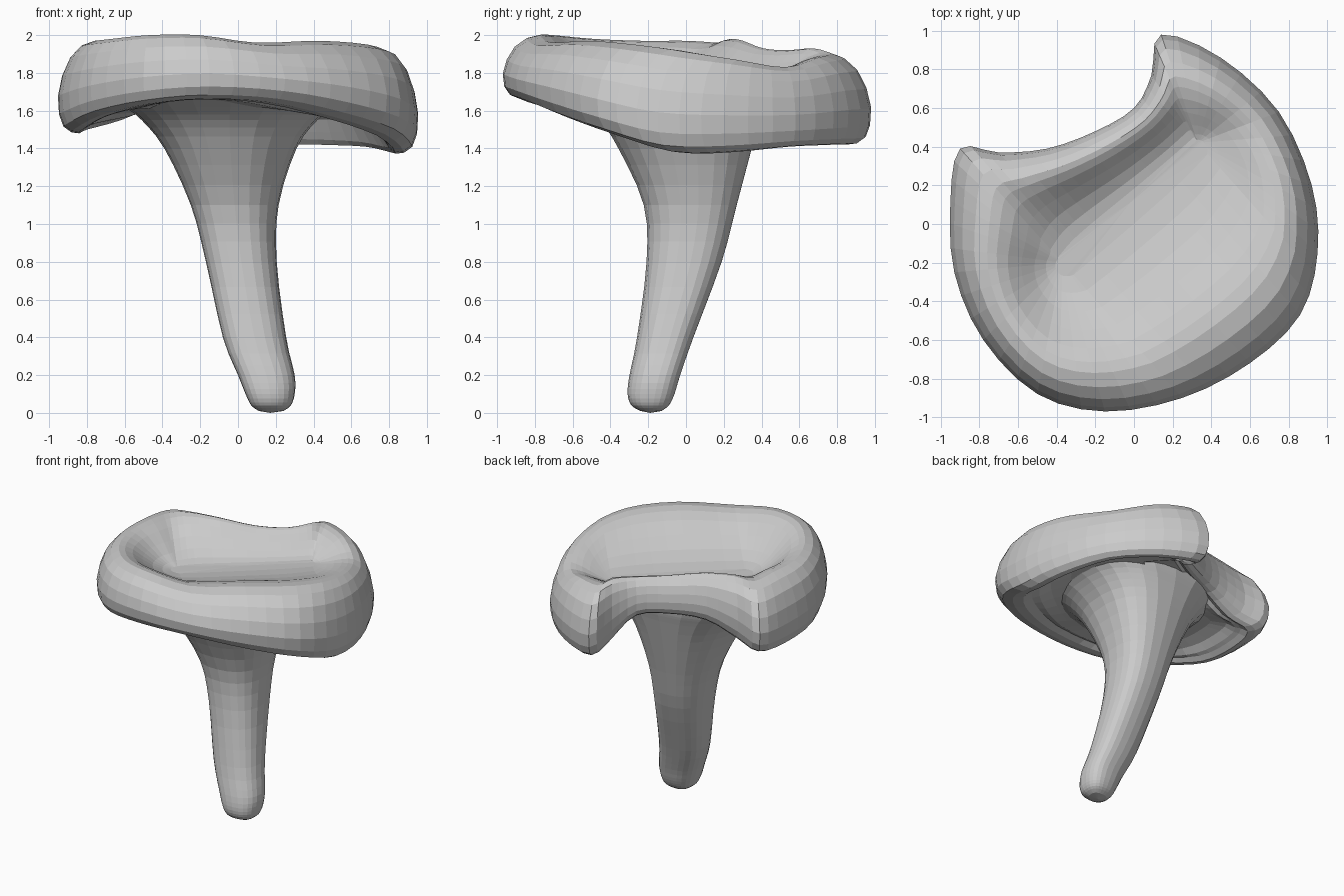
import bpy, math
from mathutils import Vector

old = bpy.data.objects.get("Cube")
if old:
    bpy.data.objects.remove(old, do_unlink=True)

grey = bpy.data.materials.new("plain_grey")
grey.use_nodes = True
colour = (0.6, 0.6, 0.6, 1)
grey.diffuse_color = colour
grey.node_tree.nodes["Principled BSDF"].inputs["Base Color"].default_value = colour


def spline(points, steps, closed):
    """Catmull-Rom interpolation of tuples of any length."""
    count = len(points)
    pick = (lambda i: points[i % count]) if closed else (lambda i: points[max(0, min(count - 1, i))])
    result = []
    for i in range(count if closed else count - 1):
        quad = [pick(i + k) for k in (-1, 0, 1, 2)]
        for s in range(steps):
            t = s / steps
            result.append(tuple(
                b + t / 2 * (c - a + t * (2 * a - 5 * b + 4 * c - d + t * (3 * (b - c) + d - a)))
                for a, b, c, d in zip(*quad)))
    return result if closed else result + [points[-1]]


def loft(name, rings, start, end):
    """Skin a stack of equal rings and close both ends with a fan."""
    n = len(rings[0])
    verts = [p for ring in rings for p in ring] + [start, end]
    first, last = len(verts) - 2, len(verts) - 1
    base = n * (len(rings) - 1)
    faces = []
    for i in range(n):
        j = (i + 1) % n
        for r in range(0, base, n):
            faces.append((r + i, r + n + i, r + n + j, r + j))
        faces.append((first, i, j))
        faces.append((last, base + j, base + i))
    mesh = bpy.data.meshes.new(name)
    mesh.from_pydata(verts, [], faces)
    mesh.materials.append(grey)
    obj = bpy.data.objects.new(name, mesh)
    bpy.context.collection.objects.link(obj)
    bpy.context.view_layer.objects.active = obj
    obj.select_set(True)
    bpy.ops.object.mode_set(mode='EDIT')
    bpy.ops.mesh.select_all(action='SELECT')
    bpy.ops.mesh.normals_make_consistent(inside=False)
    bpy.ops.object.mode_set(mode='OBJECT')
    obj.select_set(False)
    return obj


# Cap rim stations: x, y, crest height, lower lip height, inward shift of the crest
rim = spline([
    (.14, .98, 1.9, 1.43, .8), (.45, .86, 1.88, 1.42, .7), (.75, .58, 1.83, 1.41, .5),
    (.92, .2, 1.87, 1.38, .3), (.95, -.15, 1.91, 1.38, .2), (.86, -.47, 1.95, 1.47, .1),
    (.6, -.72, 1.97, 1.56, .1), (.25, -.9, 1.96, 1.64, .1), (-.15, -.97, 2, 1.66, .1),
    (-.5, -.88, 2, 1.63, .1), (-.78, -.6, 1.98, 1.57, .2), (-.93, -.25, 1.97, 1.5, .4),
    (-.95, .12, 1.97, 1.48, .6), (-.9, .39, 1.96, 1.5, .6), (-.7, .37, 1.98, 1.55, .2),
    (-.45, .39, 1.97, 1.64, 0), (-.2, .48, 1.93, 1.66, 0), (0, .6, 1.92, 1.64, 0),
    (.09, .77, 1.93, 1.5, .2)], 3, True)

# The cap narrows towards a valley line that runs beside the notch
VALLEY_A, VALLEY_B = Vector((-.37, -.2)), Vector((.33, .42))
MIDDLE = (VALLEY_A + VALLEY_B) / 2
FLOOR, GILL = 1.77, 1.61


def cap_ring(f, height, on_top):
    ring = []
    span = VALLEY_B - VALLEY_A
    for x, y, top, low, shift in rim:
        edge = Vector((x, y))
        along = (edge - VALLEY_A).dot(span) / span.length_squared
        core = VALLEY_A + span * max(0, min(1, along))
        p = core.lerp(edge, f * (1 - shift * (1 - f)) if on_top else f)
        ring.append((p.x, p.y, height(top, low)))
    return ring


# Hollow top, rounded rim, curled lip and recessed underside
dish = [(.1, .02), (.22, .1), (.35, .28), (.48, .55), (.6, .82), (.69, .96)]
shoulder = [(.76, 1), (.85, .95), (.925, .82), (.975, .62), (1, .4)]
lip = [(.99, .2), (.95, .07), (.88, .01), (.81, 0), (.75, .06)]
under = [(.7, .35), (.62, .7), (.48, .95), (.1, 1)]
rings = [cap_ring(f, lambda top, low, t=t: FLOOR + t * (top - FLOOR), True) for f, t in dish]
rings += [cap_ring(f, lambda top, low, t=t: low + t * (top - low), True) for f, t in shoulder]
rings += [cap_ring(f, lambda top, low, t=t: low + t * (top - low), False) for f, t in lip]
rings += [cap_ring(f, lambda top, low, t=t: low + t * (max(GILL, low) - low), False) for f, t in under]
loft("mushroom_cap", rings, (*MIDDLE, FLOOR), (*MIDDLE, GILL))

# Leaning stem: height, then limits in x and y
stem = spline([
    (.01, .11, .24, -.24, -.13), (.04, .07, .28, -.29, -.09), (.1, .04, .3, -.31, -.06),
    (.2, 0, .3, -.3, -.03), (.4, -.08, .255, -.26, .04), (.8, -.17, .205, -.21, .19),
    (1.1, -.25, .215, -.225, .27), (1.4, -.39, .31, -.36, .35),
    (1.55, -.51, .42, -.46, .39), (1.62, -.6, .52, -.56, .41), (1.68, -.69, .62, -.68, .42)], 3, False)
SIDES = 24


def rounded(value):
    """Push a sine or cosine outwards for a softly squared section."""
    return math.copysign(abs(value) ** .82, value)


rings = []
for z, left, right, front, back in stem:
    ring = []
    for i in range(SIDES):
        a = math.tau * i / SIDES
        ring.append(((left + right) / 2 + (right - left) / 2 * rounded(math.cos(a)),
                     (front + back) / 2 + (back - front) / 2 * rounded(math.sin(a + .12)), z))
    rings.append(ring)
loft("mushroom_stem", rings, (.17, -.19, 0), (-.05, -.1, 1.7))
